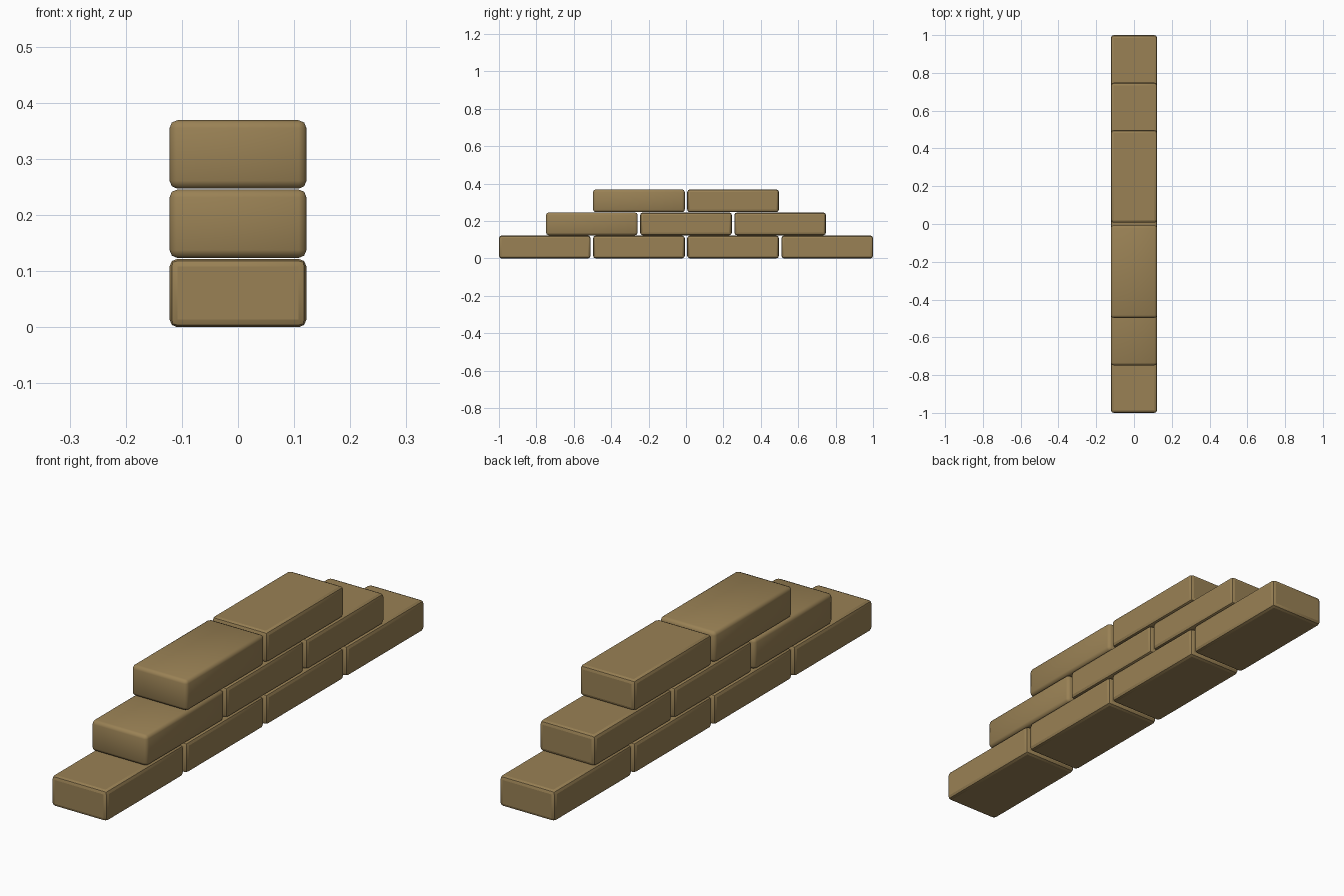
import bpy
import math

if "Cube" in bpy.data.objects:
    bpy.data.objects.remove(bpy.data.objects["Cube"])

LENGTH, WIDTH, HEIGHT = 0.49, 0.244, 0.122
PITCH_Y = (2 - LENGTH) / 3
PITCH_Z = 0.1235

clay = bpy.data.materials.new("tan_clay")
clay.diffuse_color = (0.32, 0.22, 0.09, 1)
clay.use_nodes = True
clay.node_tree.nodes["Principled BSDF"].inputs["Base Color"].default_value = clay.diffuse_color


def brick(name, y, z, soft):
    """One rounded brick; soft bricks are smooth shaded all over."""
    bpy.ops.mesh.primitive_cube_add(size=1, location=(0, y, z))
    ob = bpy.context.object
    ob.name = name
    ob.scale = (WIDTH, LENGTH, HEIGHT)
    bpy.ops.object.transform_apply(location=False, rotation=False, scale=True)
    bev = ob.modifiers.new("rounded_edges", 'BEVEL')
    bev.width = 0.014
    bev.segments = 2
    bpy.ops.object.modifier_apply(modifier=bev.name)
    if soft:
        bpy.ops.object.shade_smooth()
    else:
        bpy.ops.object.shade_smooth_by_angle(angle=math.radians(20))
    ob.data.materials.append(clay)


# Stepped rows, each one brick shorter and shifted by half a brick
for row, count in enumerate((4, 3, 2)):
    for i in range(count):
        brick(f"brick_row{row + 1}_{i + 1}",
              (i - (count - 1) / 2) * PITCH_Y,
              HEIGHT / 2 + row * PITCH_Z,
              soft=(row > 0 and i == 0))
